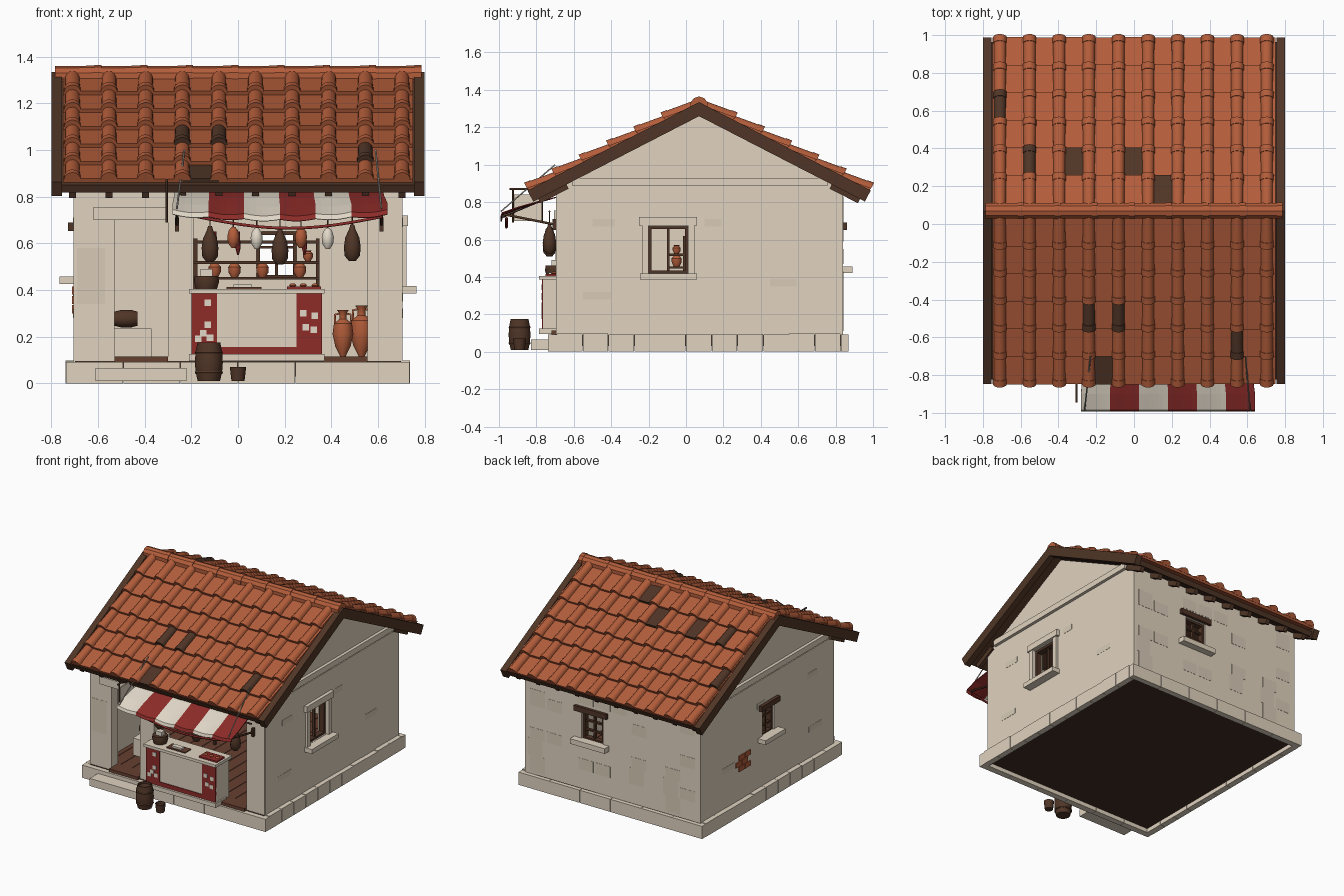
import bpy, bmesh, math, random
from mathutils import Vector

random.seed(4)
cube = bpy.data.objects.get("Cube")
if cube:
    bpy.data.objects.remove(cube, do_unlink=True)


def material(name, *rgb):
    m = bpy.data.materials.new(name)
    m.use_nodes = True
    m.diffuse_color = (*rgb, 1)
    m.node_tree.nodes["Principled BSDF"].inputs["Base Color"].default_value = (*rgb, 1)
    return m


PLASTER = material("plaster", .75, .655, .525)
SHADE = material("worn plaster", .69, .60, .475)
TILE = material("terracotta", .455, .11, .043)
WOOD = material("dark wood", .08, .036, .02)
FLOOR = material("floor wood", .13, .05, .03)
RED = material("red paint", .27, .025, .022)
PALE = material("pale cloth", .76, .69, .58)
UNDER = material("underside", .055, .026, .019)
IRON = material("iron", .4, .36, .32)


def finish(name, bm, mats, smooth=False):
    bmesh.ops.recalc_face_normals(bm, faces=bm.faces[:])
    me = bpy.data.meshes.new(name)
    bm.to_mesh(me)
    bm.free()
    for m in mats:
        me.materials.append(m)
    o = bpy.data.objects.new(name, me)
    bpy.context.scene.collection.objects.link(o)
    if smooth:
        bpy.ops.object.select_all(action='DESELECT')
        o.select_set(True)
        bpy.context.view_layer.objects.active = o
        bpy.ops.object.shade_smooth_by_angle(angle=math.radians(35))
    return o


def plain(a, b, c):
    return (a, b, c)


def swap(a, b, c):
    return (b, a, c)


def add_box(bm, a0, a1, b0, b1, c0, c1, f=plain, mi=0):
    v = [bm.verts.new(f(a, b, c)) for a in (a0, a1) for b in (b0, b1) for c in (c0, c1)]
    for q in ((0, 1, 3, 2), (4, 5, 7, 6), (0, 1, 5, 4), (2, 3, 7, 6), (0, 2, 6, 4), (1, 3, 7, 5)):
        bm.faces.new([v[i] for i in q]).material_index = mi


def boxes(name, mat, *dims, f=plain):
    bm = bmesh.new()
    for d in dims:
        add_box(bm, *d, f=f)
    return finish(name, bm, [mat])


def wall(name, a0, a1, t0, t1, z0, z1, holes, f=plain):
    parts, at = [], a0
    for h0, h1, y0, y1 in holes:
        parts += [(at, h0, t0, t1, z0, z1), (h0, h1, t0, t1, y1, z1)]
        if y0 > z0:
            parts.append((h0, h1, t0, t1, z0, y0))
        at = h1
    return boxes(name, PLASTER, *parts, (at, a1, t0, t1, z0, z1), f=f)


def lathe(name, x, y, z, profile, mat, seg=12, lying=False):
    bm = bmesh.new()
    rings = []
    for r, h in profile:
        ring = []
        for i in range(seg):
            t = 2 * math.pi * i / seg
            a, b = r * math.cos(t), r * math.sin(t)
            ring.append(bm.verts.new((x + h, y + b, z + a) if lying else (x + a, y + b, z + h)))
        rings.append(ring)
    for a, b in zip(rings, rings[1:]):
        for i in range(seg):
            bm.faces.new((a[i], a[i - 1], b[i - 1], b[i]))
    bm.faces.new(rings[0])
    bm.faces.new(rings[-1])
    return finish(name, bm, [mat], True)


def rope(name, pts, r, mat):
    cu = bpy.data.curves.new(name, 'CURVE')
    cu.dimensions = '3D'
    cu.bevel_depth, cu.bevel_resolution, cu.use_fill_caps = r, 1, True
    s = cu.splines.new('POLY')
    s.points.add(len(pts) - 1)
    for p, co in zip(s.points, pts):
        p.co = (*co, 1)
    cu.materials.append(mat)
    o = bpy.data.objects.new(name, cu)
    bpy.context.scene.collection.objects.link(o)


# Stone footing, floor and step
bm = bmesh.new()
for y0, y1 in ((-.735, -.69), (.83, .87)):
    for i in range(6):
        j = random.random() * .005
        add_box(bm, -.738 + i * .246, -.74 + (i + 1) * .246, y0 - j, y1, 0, .092)
for x0, x1 in ((-.74, -.695), (.695, .738)):
    for i in range(11):
        add_box(bm, x0, x1, -.69 + i * .138, -.692 + (i + 1) * .138, 0, .092 + random.random() * .006)
finish("footing_stones", bm, [PLASTER])
boxes("floor_slab", UNDER, (-.70, .70, -.70, .84, .03, .095))
boxes("floor_planks", FLOOR, *[(-.69 + i * .092, -.602 + i * .092, -.64, .78, .09, .112) for i in range(15)])
boxes("door_sills", FLOOR, (-.53, -.30, -.72, -.62, .09, .114), (.365, .555, -.72, -.62, .09, .114))
boxes("door_step", PLASTER, (-.61, -.22, -.83, -.73, .01, .065))

# Walls, gables and bands
wall("front_wall", -.70, .70, -.695, -.62, .09, .87, ((-.53, -.30, .09, .70), (-.19, .555, .09, .72)))
wall("back_wall", -.70, .70, .77, .84, .09, .87, ((.08, .25, .45, .65),))
wall("left_wall", -.69, .84, .635, .705, .09, .87, ((-.2, .01, .42, .67),), swap)
wall("right_wall", -.69, .84, -.705, -.635, .09, .87, ((0, .13, .45, .65),), swap)
boxes("door_lintel", PLASTER, (-.62, -.30, -.705, -.69, .70, .755))
for s, n in ((1, "left"), (-1, "right")):
    bm = bmesh.new()
    tri = [bm.verts.new((s * .70, y, z)) for y, z in ((-.69, .87), (.84, .87), (.07, 1.262))]
    face = bm.faces.new(tri)
    ext = bmesh.ops.extrude_face_region(bm, geom=[face])
    bmesh.ops.translate(bm, verts=[e for e in ext["geom"] if isinstance(e, bmesh.types.BMVert)], vec=(-s * .06, 0, 0))
    finish(n + "_gable", bm, [PLASTER])
    boxes(n + "_gable_band", PLASTER, (min(s * .69, s * .722), max(s * .69, s * .722), -.61, .76, .888, .93))

# Worn plaster patches and exposed brick
bm = bmesh.new()
for r in range(6):
    for c in range(10):
        x, z = -.68 + c * .136 + r % 2 * .02, .11 + r * .12
        if random.random() < .4 and not (-.1 < x < .34 and 1 < r < 5):
            add_box(bm, x, x + .12, .835, .8415, z, z + random.choice((.08, .12)))
for y, z, w in ((-.5, .67, .12), (.1, .67, .09), (-.55, .28, .15), (.45, .35, .14)):
    for s in (1, -1):
        add_box(bm, s * .70, s * .7065, y, y + w, z, z + .04)
add_box(bm, -.69, -.57, -.6965, -.69, .34, .58)
finish("plaster_patches", bm, [SHADE])
boxes("exposed_bricks", TILE, *[(-.711, -.70, .27 + r % 2 * .035 + i * .07, .335 + r % 2 * .035 + i * .07,
                                 .30 + r * .04, .335 + r * .04) for r in range(3) for i in range(2)])


def window(name, a0, a1, z0, z1, t, bars_a, bars_z, f):
    parts = [(a0, a0 + .015, t - .02, t + .02, z0, z1), (a1 - .015, a1, t - .02, t + .02, z0, z1),
             (a0, a1, t - .02, t + .02, z0, z0 + .015), (a0, a1, t - .02, t + .02, z1 - .015, z1)]
    for i in range(1, bars_a + 1):
        a = a0 + (a1 - a0) * i / (bars_a + 1)
        parts.append((a - .006, a + .006, t - .01, t + .01, z0, z1))
    for i in range(1, bars_z + 1):
        z = z0 + (z1 - z0) * i / (bars_z + 1)
        parts.append((a0, a1, t - .01, t + .01, z - .006, z + .006))
    boxes(name, WOOD, *parts, f=f)


# Windows with sills and lintels
window("left_window", -.2, .01, .42, .67, .675, 1, 0, swap)
boxes("left_window_surround", PLASTER, (.69, .73, -.25, .06, .675, .72), (.69, .765, -.245, .06, .385, .418),
      (.69, .722, -.235, -.2, .418, .675), (.69, .722, .01, .045, .418, .675))
window("right_window", 0, .13, .45, .65, -.675, 1, 2, swap)
boxes("right_window_sill", PLASTER, (-.765, -.69, -.05, .18, .425, .457))
boxes("right_window_lintel", WOOD, (-.73, -.69, -.04, .17, .652, .69))
window("back_window", .08, .25, .45, .65, .805, 1, 2, plain)
boxes("back_window_sill", PLASTER, (.03, .31, .83, .89, .42, .457))
boxes("back_window_lintel", WOOD, (.04, .30, .83, .86, .652, .69))

# Roof: d runs down the slope, n stands off it
ANG = math.atan(.515)


def slope(side):
    def f(x, d, n):
        if d == 0:
            d = -n * math.tan(ANG)
        return Vector((x, .07 + side * (d * math.cos(ANG) + n * math.sin(ANG)),
                       1.265 - d * math.sin(ANG) + n * math.cos(ANG)))
    return f


covers = [-.71 + i * .157 for i in range(10)]
edges = [-.75] + covers + [.75]
DARK_PANS = {(-1, 4, 5), (1, 3, 1), (1, 5, 1), (1, 6, 0)}
DARK_COVERS = {(-1, 3, 3), (-1, 4, 3), (-1, 8, 4), (1, 0, 3), (1, 1, 1)}
ROW = .164
for side, n in ((-1, "front"), (1, "back")):
    f = slope(side)
    boxes(n + "_roof_deck", WOOD, (-.77, .77, 0, .985, .005, .04), f=f)
    boxes(n + "_barge_boards", WOOD, (-.80, -.755, 0, 1.0, -.005, .062), (.755, .80, 0, 1.0, -.005, .062), f=f)
    boxes(n + "_rafter_tails", WOOD, *[(x - .015, x + .015, .80, .97, -.03, .008) for x in covers], f=f)
    pans, caps = bmesh.new(), bmesh.new()
    for k in range(6):
        for c, (x0, x1) in enumerate(zip(edges, edges[1:])):
            j = random.uniform(0, .005)
            add_box(pans, x0, x1, 0.001, 1.06, .036, .052 + j,
                    lambda x, t, h: f(x, (k + t) * ROW, h + .02 * t), (side, c, k) in DARK_PANS)
        for c, x in enumerate(covers):
            mi = int((side, c, k) in DARK_COVERS)
            rings = []
            for t, r in ((.01, .031), (.86, .033), (.86, .036), (1.08, .036)):
                rings.append([caps.verts.new(f(x + r * math.cos(math.pi * i / 8), (k + t) * ROW,
                              .052 + .018 * t + r * math.sin(math.pi * i / 8))) for i in range(9)])
            for a, b in zip(rings, rings[1:]):
                for i in range(9):
                    caps.faces.new((a[i], a[i - 1], b[i - 1], b[i])).material_index = mi
            for r in (rings[0], rings[-1]):
                caps.faces.new(r).material_index = mi
    finish(n + "_pan_tiles", pans, [TILE, WOOD])
    finish(n + "_cover_tiles", caps, [TILE, WOOD], True)
for i in range(8):
    lathe("ridge_tile", -.785 + i * .196, .07, 1.318, [(.042, 0), (.044, .17), (.047, .17), (.047, .2)], TILE, 10, True)

# Counter with painted front
boxes("counter", PLASTER, (-.20, .36, -.765, -.62, .11, .39), (-.21, .37, -.785, -.60, .385, .405),
      (-.21, .37, -.785, -.66, .095, .125))
boxes("counter_paint", RED, (-.20, -.09, -.77, -.763, .125, .385), (.25, .36, -.77, -.763, .125, .385),
      (-.09, .25, -.77, -.763, .125, .155))
boxes("counter_flecks", PALE, *[(x - .014, x + .014, -.773, -.768, z - .014, z + .014) for x, z in (
    (-.13, .345), (-.13, .25), (-.15, .215), (-.12, .195), (-.17, .19), (.28, .3), (.33, .29), (.29, .24), (.325, .23))])
lathe("counter_pot", -.135, -.70, .405, [(.045, 0), (.054, .03), (.05, .055)], WOOD)
boxes("counter_block", PALE, (-.16, -.11, -.72, -.68, .46, .49))
boxes("cutting_board", FLOOR, (-.05, .10, -.75, -.68, .405, .412))
boxes("cut_bread", PALE, (-.02, .06, -.735, -.70, .412, .424))
boxes("counter_tray", RED, (.21, .355, -.75, -.66, .405, .416))
for x in (.235, .28, .33):
    lathe("tray_fruit", x, -.705, .412, [(.008, 0), (.016, .008), (.008, .016)], TILE, 8)

# Shelves and jars inside
boxes("shelves", WOOD, *[(-.19, .35, -.10, 0, z, z + .012) for z in (.444, .512)],
      (-.19, .35, -.015, 0, .60, .612),
      *[(x - .008, x + .008, -.015, 0, .11, .62) for x in (-.182, .342)])
JAR = [(.014, 0), (.026, .022), (.027, .045), (.016, .058), (.021, .066)]
for x in (-.10, -.015, .105, .265):
    lathe("shelf_jar", x, -.05, .454, JAR, TILE)
lathe("shelf_jar_high", .30, -.05, .524, [(r * .8, z * .7) for r, z in JAR], TILE)
AMPHORA = [(.012, 0), (.034, .045), (.046, .1), (.04, .145), (.016, .165), (.016, .19), (.026, .205)]
for x, y, s in ((.45, -.36, .97), (.53, -.30, 1.07)):
    lathe("amphora", x, y, .115, [(r * s, z * s) for r, z in AMPHORA], TILE)
    for e in (-1, 1):
        rope("amphora_handle", [(x + e * s * r, y, .115 + s * z) for r, z in ((.014, .19), (.035, .185), (.034, .145))], .005, TILE)

# Barrels, bucket and plinth
BARREL = [(.048, 0), (.057, .04), (.06, .08), (.057, .125), (.049, .165), (.042, .165), (.042, .15)]
lathe("street_barrel", -.125, -.89, .01, BARREL, WOOD, 14)
for z, r in ((.04, .058), (.125, .058)):
    lathe("barrel_hoop", -.125, -.89, z, [(r, 0), (r + .002, .006), (r, .012)], WOOD, 14)
lathe("bucket", 0, -.89, .01, [(.028, 0), (.035, .06), (.029, .06), (.027, .045)], WOOD)
boxes("plinth", PLASTER, (-.53, -.37, -.45, -.25, .11, .235))
lathe("plinth_barrel", -.53, -.35, .277, [(.03, 0), (.038, .03), (.038, .07), (.03, .1)], WOOD, 12, True)

# Striped awning with valance
bm = bmesh.new()
NX = 36
grid = []
for i in range(NX + 1):
    u = i / NX
    x = -.28 + .92 * u
    sag = math.sin(math.pi * u)
    dip = abs(math.sin(math.pi * u * 6)) * .008
    col = [(x * .97, -.69, .83), (x * .98, -.80, .803 - sag * .005), (x, -.90, .775 - sag * .015 - dip * .5),
           (x, -.985, .745 - sag * .02 - dip), (x, -.992, .725 - sag * .022 - dip)]
    grid.append([bm.verts.new(p) for p in col])
for i in range(NX):
    for j in range(4):
        bm.faces.new((grid[i][j], grid[i + 1][j], grid[i + 1][j + 1], grid[i][j + 1])).material_index = (i * 6 // NX) % 2
awning = finish("awning", bm, [PALE, RED])
awning.modifiers.new("cloth", 'SOLIDIFY').thickness = .006
for x, top in ((-.262, -.23), (.615, .59)):
    boxes("awning_bracket", WOOD, (x - .008, x + .008, -.715, -.69, .65, .71))
    rope("awning_arm", [(x, -.70, .68), (x, -.975, .735)], .007, WOOD)
    rope("awning_chain", [(x, -.99, .75), (top, -.70, 1.0)], .004, IRON)
rope("garland", [(-.18 + .8 * i / 16, -.96, .715 - .05 * math.sin(math.pi * i / 16)) for i in range(17)], .007, RED)

# Hanging sign
boxes("sign_board", PLASTER, (-.309, -.301, -.92, -.77, .70, .84))
rope("sign_rod", [(-.305, -.695, .87), (-.305, -.945, .87)], .006, WOOD)
for y in (-.925, -.77):
    rope("sign_frame", [(-.305, y, .69), (-.305, y, .87)], .005, WOOD)

# Goods hung over the counter
HAM = [(.015, 0), (.033, .022), (.036, .06), (.03, .1), (.014, .135), (.008, .155)]
BULB = [(.008, 0), (.023, .022), (.026, .05), (.02, .075), (.008, .09)]
for x, z, shape, mat in ((-.12, .52, HAM, WOOD), (-.02, .58, BULB, TILE), (.08, .575, BULB, PALE), (.18, .51, HAM, WOOD),
                         (.27, .58, BULB, TILE), (.385, .575, BULB, PALE), (.49, .525, HAM, WOOD)):
    lathe("hanging_goods", x, -.73, z, shape, mat)
    rope("hanging_cord", [(x, -.73, z + shape[-1][1]), (x, -.73, .75)], .003, FLOOR)
for x in (-.10, 0, .285):
    lathe("pepper_string", x, -.72, .55, [(.004, 0), (.011, .03), (.008, .1)], RED, 8)
rope("hanging_rail", [(-.26, -.73, .75), (.62, -.73, .75)], .006, WOOD)
